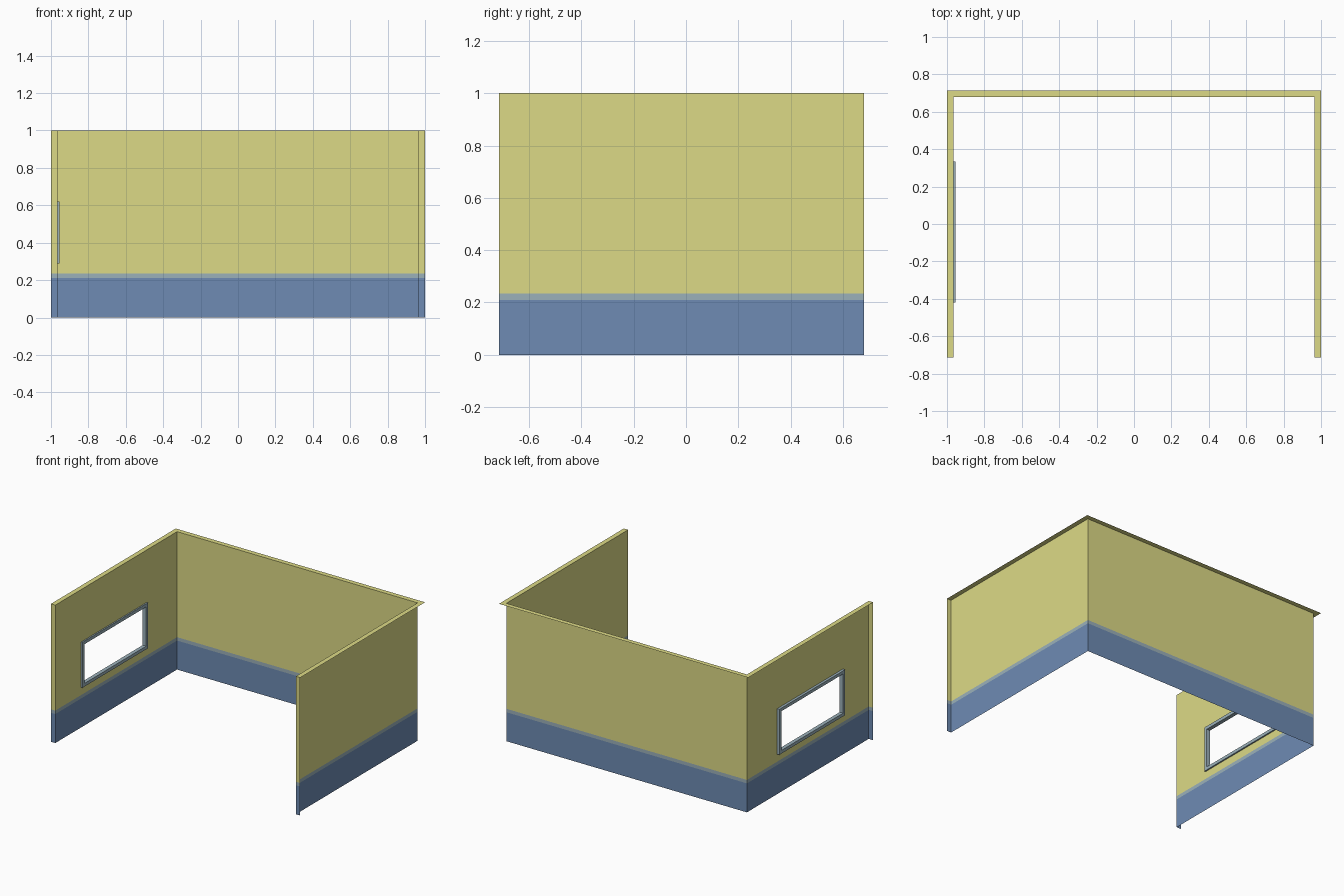
import bpy, bmesh

if "Cube" in bpy.data.objects:
    bpy.data.objects.remove(bpy.data.objects["Cube"])

# key dimensions
X, Y, T, H = 1.0, 0.715, 0.035, 1.0
XI, YI = X - T, Y - T
BASE, BAND = 0.21, 0.235
WY0, WY1, WZ0, WZ1 = -0.42, 0.335, 0.29, 0.62   # window outline
FW = 0.023                                      # frame face width


def material(name, rgb):
    m = bpy.data.materials.new(name)
    m.diffuse_color = (*rgb, 1)
    m.use_nodes = True
    m.node_tree.nodes["Principled BSDF"].inputs["Base Color"].default_value = m.diffuse_color
    return m


def build(name, faces, mat):
    """Mesh from coordinate faces, welded into one surface."""
    bm = bmesh.new()
    for f in faces:
        bm.faces.new([bm.verts.new(c) for c in f])
    bmesh.ops.remove_doubles(bm, verts=bm.verts, dist=1e-5)
    me = bpy.data.meshes.new(name)
    bm.to_mesh(me)
    bm.free()
    me.materials.append(mat)
    ob = bpy.data.objects.new(name, me)
    bpy.context.collection.objects.link(ob)
    return ob


def panel(a, b, z0, z1):
    return [(*a, z0), (*b, z0), (*b, z1), (*a, z1)]


yellow = material("wall_yellow", (0.72, 0.70, 0.24))
blue = material("base_blue", (0.156, 0.26, 0.455))
pale = material("trim_pale_blue", (0.33, 0.44, 0.49))

# plan of the one-sided walls: end strip, left, back, right, end strip
path = [(-X, -Y), (-XI, -Y), (-XI, YI), (XI, YI), (XI, -Y), (X, -Y)]
segments = list(zip(path, path[1:]))

# lower painted wall and narrow dividing stripe
for name, z0, z1, mat in (("lower_wall", 0, BASE, blue),
                          ("wall_stripe", BASE, BAND, pale)):
    build(name, [panel(a, b, z0, z1) for a, b in segments], mat)

# upper wall, with the left side split around the window opening
upper = [panel(a, b, BAND, H) for i, (a, b) in enumerate(segments) if i != 1]
ys = [-Y, WY0 + FW / 2, WY1 - FW / 2, YI]
zs = [BAND, WZ0 + FW / 2, WZ1 - FW / 2, H]
for i in range(3):
    for j in range(3):
        if (i, j) != (1, 1):
            upper.append(panel((-XI, ys[i]), (-XI, ys[i + 1]), zs[j], zs[j + 1]))
build("upper_wall", upper, yellow)

# flat wall cap, overhanging outwards
outer = [(-X, -Y), (-X, Y), (X, Y), (X, -Y)]
inner = path[1:5]
build("wall_cap", [[(*p, H) for p in (inner[i], inner[i + 1], outer[i + 1], outer[i])]
                   for i in range(3)], yellow)


# window frame: mitred rectangular ring passing through the left wall
def ring(x, inset):
    y0, y1, z0, z1 = WY0 + inset, WY1 - inset, WZ0 + inset, WZ1 - inset
    return [(x, y0, z0), (x, y1, z0), (x, y1, z1), (x, y0, z1)]


loops = [ring(-0.955, 0), ring(-0.955, FW), ring(-0.983, FW), ring(-0.983, 0)]
frame = []
for k in range(4):
    a, b = loops[k], loops[(k + 1) % 4]
    frame += [[a[i], a[(i + 1) % 4], b[(i + 1) % 4], b[i]] for i in range(4)]
build("window_frame", frame, pale)
